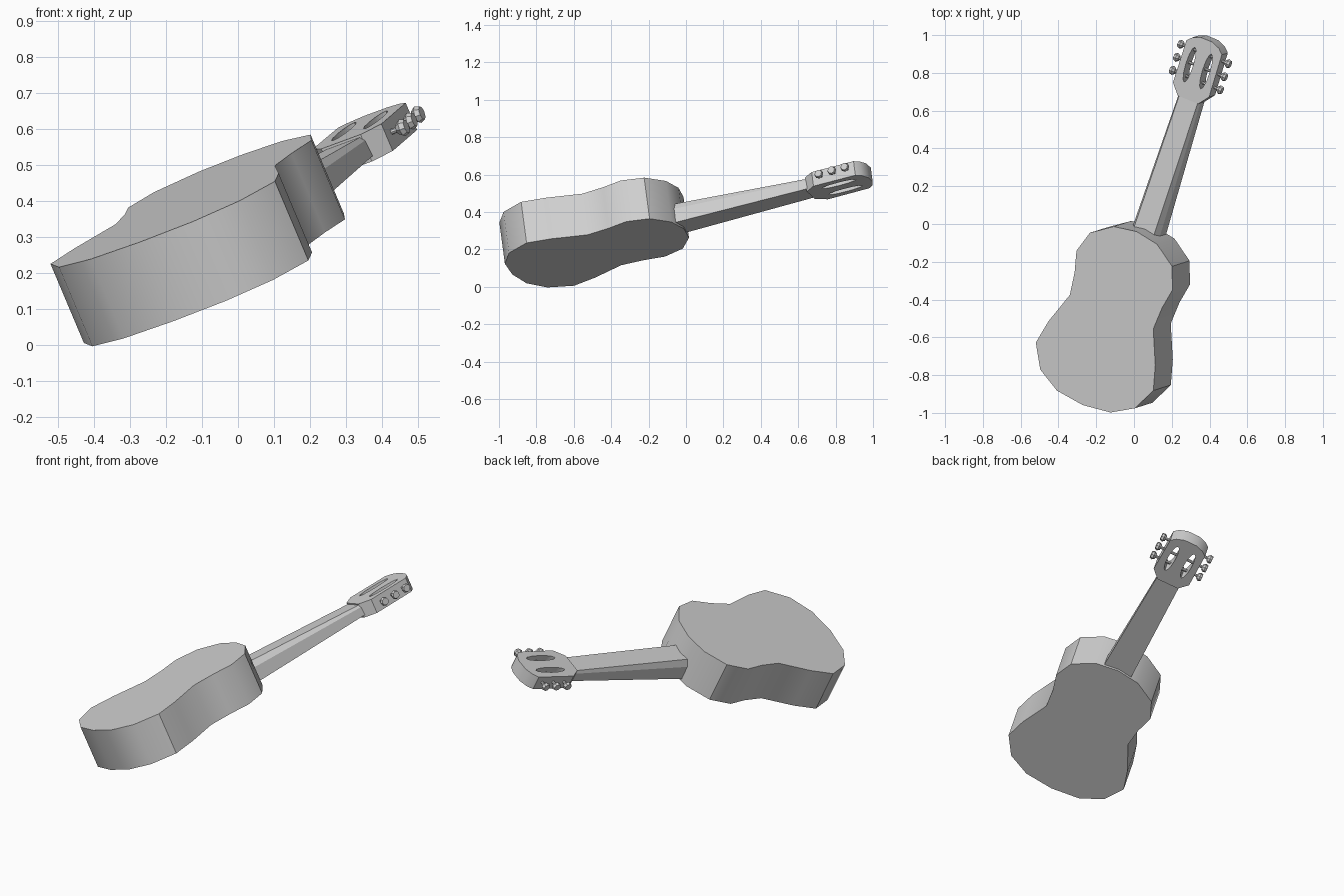
import bpy
import bmesh
import math
from mathutils import Matrix, Vector

if "Cube" in bpy.data.objects:
    bpy.data.objects.remove(bpy.data.objects["Cube"], do_unlink=True)

# One plain material
grey = bpy.data.materials.new("plain_grey")
grey.use_nodes = True
GREY = (0.63, 0.63, 0.63, 1)
grey.diffuse_color = GREY
grey.node_tree.nodes["Principled BSDF"].inputs["Base Color"].default_value = GREY

# Leaning pose: local x = width, y = length towards the head, z = out of the soundboard
length = Vector((0.288, 0.9265, 0.2453)).normalized()
normal = Vector((-0.386, -0.122, 0.914)).normalized()
width = length.cross(normal).normalized()
normal = width.cross(length)
POSE = Matrix((width, length, normal)).transposed().to_4x4()
POSE.translation = Vector((0.0215, -0.014, 0.536))


def finish(obj, angle=35):
    obj.data.materials.clear()
    obj.data.materials.append(grey)
    obj.matrix_world = POSE
    bpy.ops.object.select_all(action="DESELECT")
    obj.select_set(True)
    bpy.context.view_layer.objects.active = obj
    bpy.ops.object.shade_smooth_by_angle(angle=math.radians(angle))


def mesh_object(name, bm):
    bmesh.ops.recalc_face_normals(bm, faces=bm.faces)
    mesh = bpy.data.meshes.new(name)
    bm.to_mesh(mesh)
    bm.free()
    obj = bpy.data.objects.new(name, mesh)
    bpy.context.collection.objects.link(obj)
    finish(obj)
    return obj


def mirrored(half):
    """Close a half outline (x >= 0) across the centre line."""
    return half + [(-x, y) for x, y in reversed(half) if x > 0]


def slab(name, outlines, top, bottom):
    """Extruded flat shape; outlines after the first are holes."""
    curve = bpy.data.curves.new(name, "CURVE")
    curve.dimensions = "2D"
    curve.fill_mode = "BOTH"
    curve.extrude = (top - bottom) / 2
    for outline in outlines:
        spline = curve.splines.new("POLY")
        spline.points.add(len(outline) - 1)
        for point, (x, y) in zip(spline.points, outline):
            point.co = (x, y, 0, 1)
        spline.use_cyclic_u = True
    obj = bpy.data.objects.new(name, curve)
    bpy.context.collection.objects.link(obj)
    bpy.ops.object.select_all(action="DESELECT")
    obj.select_set(True)
    bpy.context.view_layer.objects.active = obj
    bpy.ops.object.convert(target="MESH")
    obj = bpy.context.view_layer.objects.active
    bm = bmesh.new()
    bm.from_mesh(obj.data)
    bmesh.ops.remove_doubles(bm, verts=bm.verts, dist=0.0005)
    bmesh.ops.translate(bm, verts=bm.verts, vec=(0, 0, (top + bottom) / 2))
    bmesh.ops.recalc_face_normals(bm, faces=bm.faces)
    bm.to_mesh(obj.data)
    bm.free()
    finish(obj)


# Waisted sound box
body_half = [(0, -1.02), (0.162, -1.0), (0.286, -0.928), (0.355, -0.80),
             (0.323, -0.667), (0.252, -0.488), (0.264, -0.363),
             (0.29, -0.25), (0.248, -0.131), (0.131, -0.05), (0, -0.028)]
slab("body", [mirrored(body_half)], 0, -0.24)

# Tapered neck with bevelled upper edges, running on inside the body
at_body = [(0.06, -0.111), (0.081, -0.147), (0.083, -0.227)]
at_head = [(0.056, -0.164), (0.066, -0.178), (0.068, -0.227)]
bm = bmesh.new()
rings = []
for y in (-0.33, 0.72):
    t = (y + 0.04) / 0.73
    half = [(a + (c - a) * t, b + (d - b) * t)
            for (a, b), (c, d) in zip(at_body, at_head)]
    rings.append([bm.verts.new((x, y, z)) for x, z in mirrored(half)])
for i in range(len(rings[0])):
    j = (i + 1) % len(rings[0])
    bm.faces.new((rings[0][i], rings[0][j], rings[1][j], rings[1][i]))
for ring in rings:
    bm.faces.new(ring)
finish(mesh_object("neck", bm), 15)

# Headstock with two long slots
head_half = [(0.062, 0.705), (0.109, 0.762), (0.107, 1.003), (0.08, 1.03), (0.035, 1.048)]
slots = [[(side * 0.05 + 0.021 * math.cos(a), 0.886 + 0.1 * math.sin(a))
          for a in (k * math.tau / 12 for k in range(12))] for side in (-1, 1)]
slab("headstock", [mirrored(head_half)] + slots, -0.158, -0.24)


# Tuning pegs: a rod across the slot and a knob outside the head
def barrel(bm, x0, x1, y, z, r0, r1, sides):
    place = Matrix.Translation(((x0 + x1) / 2, y, z)) @ Matrix.Rotation(math.pi / 2, 4, "Y")
    bmesh.ops.create_cone(bm, cap_ends=True, segments=sides, radius1=r0,
                          radius2=r1, depth=abs(x1 - x0), matrix=place)


for side, label in ((1, "left"), (-1, "right")):
    for i, y in enumerate((0.812, 0.887, 0.962)):
        bm = bmesh.new()
        barrel(bm, 0.025, 0.135, y, -0.195, 0.008, 0.008, 8)
        barrel(bm, 0.128, 0.142, y, -0.195, 0.015, 0.025, 8)
        barrel(bm, 0.142, 0.156, y, -0.195, 0.025, 0.02, 8)
        if side < 0:
            bmesh.ops.scale(bm, vec=(-1, 1, 1), verts=bm.verts)
        mesh_object(f"{label}_tuning_peg_{i + 1}", bm)
